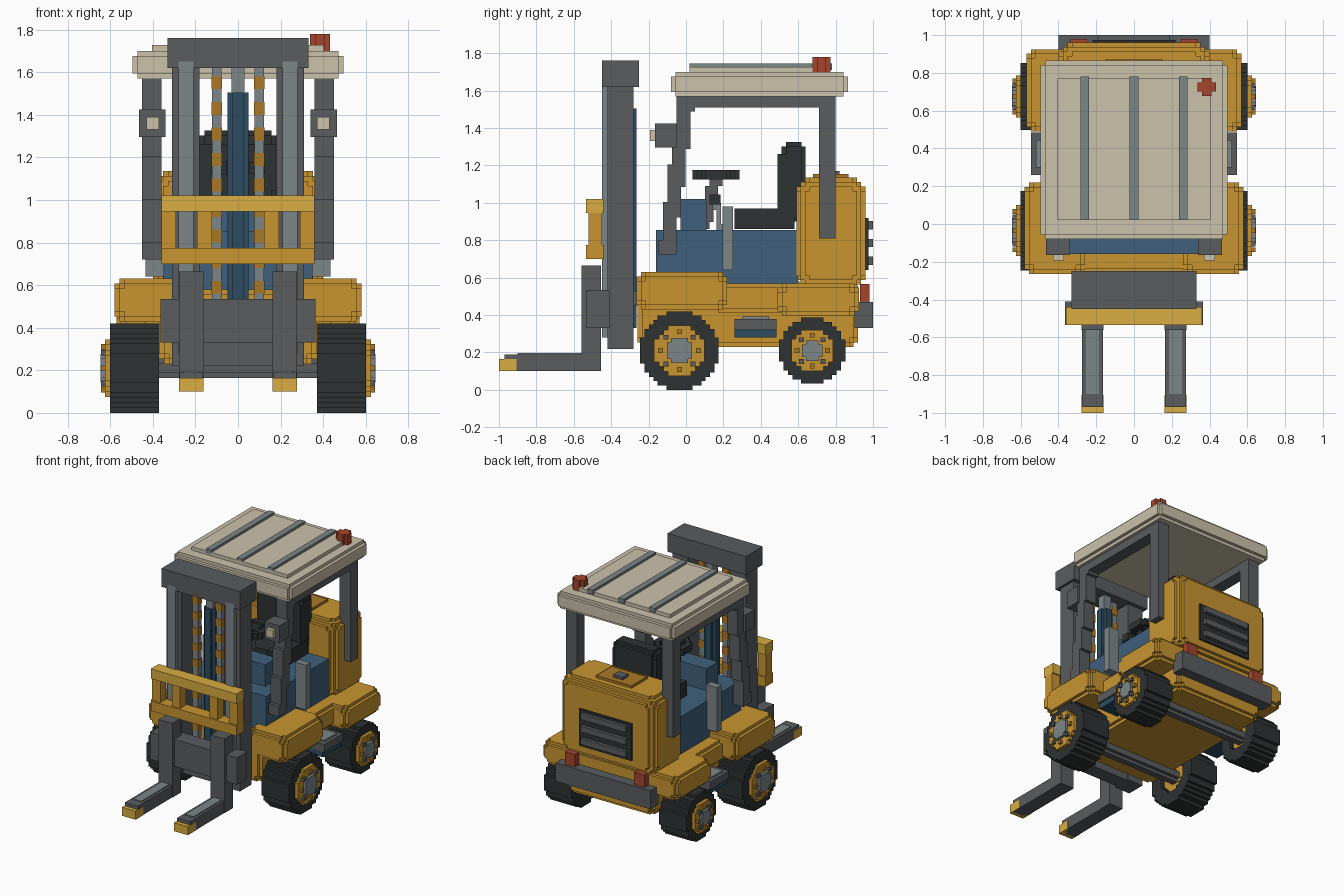
import bpy, bmesh, math

if "Cube" in bpy.data.objects:
    bpy.data.objects.remove(bpy.data.objects["Cube"])

S = 0.0235  # voxel step


def material(name, rgb):
    m = bpy.data.materials.new(name)
    m.diffuse_color = (*rgb, 1)
    m.use_nodes = True
    m.node_tree.nodes["Principled BSDF"].inputs["Base Color"].default_value = m.diffuse_color
    return m


ORANGE = material("orange", (0.58, 0.30, 0.03))
YELLOW = material("yellow", (0.69, 0.42, 0.055))
AMBER = material("amber", (0.40, 0.19, 0.02))
BLUE = material("blue", (0.05, 0.12, 0.20))
NAVY = material("navy", (0.025, 0.07, 0.12))
BLACK = material("black", (0.027, 0.032, 0.032))
DARK = material("dark_grey", (0.10, 0.107, 0.114))
LIGHT = material("light_grey", (0.20, 0.24, 0.25))
CREAM = material("cream", (0.60, 0.54, 0.41))
RED = material("red", (0.38, 0.06, 0.027))


def voxels(name, grid, inside, mat, mirror=False):
    """Skin every grid cell whose centre passes the test."""
    size = [len(g) - 1 for g in grid]
    mid = [[(a + b) / 2 for a, b in zip(g, g[1:])] for g in grid]
    full = {(i, j, k) for i in range(size[0]) for j in range(size[1]) for k in range(size[2])
            if inside(mid[0][i], mid[1][j], mid[2][k])}
    bm, verts = bmesh.new(), {}

    def vert(key):
        if key not in verts:
            verts[key] = bm.verts.new([grid[a][key[a]] for a in range(3)])
        return verts[key]

    for cell in full:
        for axis in range(3):
            for side in (0, 1):
                n = list(cell)
                n[axis] += 2 * side - 1
                if tuple(n) in full:
                    continue
                ring = []
                for u, v in ((0, 0), (1, 0), (1, 1), (0, 1)):
                    c = list(cell)
                    c[axis] += side
                    c[(axis + 1) % 3] += u
                    c[(axis + 2) % 3] += v
                    ring.append(vert(tuple(c)))
                bm.faces.new(ring if side else ring[::-1])
    mesh = bpy.data.meshes.new(name)
    bm.to_mesh(mesh)
    bm.free()
    mesh.materials.append(mat)
    ob = bpy.data.objects.new(name, mesh)
    bpy.context.collection.objects.link(ob)
    if mirror:
        ob.modifiers.new("mirror", 'MIRROR').use_axis[0] = True
    return ob


def box(name, x, y, z, mat, n=0, mirror=False):
    """Box from (lo, hi) pairs, its edges rounded in n voxel steps."""
    lim, r = (x, y, z), n * S
    grid = [[a + i * S for i in range(n + 1)] + [b - i * S for i in range(n, -1, -1)] for a, b in lim]

    def inside(*c):
        return sum(max(0, r - min(p - a, b - p)) ** 2 for p, (a, b) in zip(c, lim)) <= r * r + 1e-9
    return voxels(name, grid, inside, mat, mirror)


def span(a, b, step=S):
    k = max(1, round((b - a) / step))
    return [a + (b - a) * i / k for i in range(k + 1)]


def disc(name, axis, centre, r, along, mat, inner=0, mirror=False, step=S):
    """Stepped disc or ring along an axis; centre gives the other two coordinates."""
    others = [a for a in range(3) if a != axis]
    grid = [None] * 3
    grid[axis] = list(along)
    for a, c in zip(others, centre):
        grid[a] = span(c - r, c + r, step)

    def inside(*p):
        d = math.hypot(p[others[0]] - centre[0], p[others[1]] - centre[1])
        return inner <= d <= r
    return voxels(name, grid, inside, mat, mirror)


def slant(name, x, y0, y1, z0, z1, half, mat, mirror=False):
    """Stepped bar leaning in y between two heights."""
    grid = [list(x), span(min(y0, y1) - half, max(y0, y1) + half), span(z0, z1, 0.04)]
    return voxels(name, grid, lambda px, py, pz:
                  abs(py - y0 - (y1 - y0) * (pz - z0) / (z1 - z0)) <= half, mat, mirror)


# wheels and axles
for end, cy, r, hub in (("front", -0.035, 0.21, 0.135), ("rear", 0.675, 0.177, 0.11)):
    disc(end + "_tyre", 0, (cy, 0.21), r, (0.37, 0.60), BLACK, inner=hub - 0.02, mirror=True)
    disc(end + "_rim", 0, (cy, 0.21), hub, (0.40, 0.625), ORANGE, mirror=True)
    disc(end + "_hub_cap", 0, (cy, 0.21), hub * 0.5, (0.62, 0.645), LIGHT, mirror=True)
    for i in range(8):
        a = math.tau * i / 8
        by, bz = cy + hub * 0.75 * math.cos(a), 0.21 + hub * 0.75 * math.sin(a)
        box(f"{end}_wheel_bolt_{i}", (0.62, 0.643), (by - 0.013, by + 0.013), (bz - 0.013, bz + 0.013),
            DARK if i % 2 else AMBER, mirror=True)
    disc(end + "_axle", 0, (cy, 0.21), 0.047, (-0.42, 0.42), DARK)

# chassis and fenders
box("chassis", (-0.37, 0.37), (-0.26, 0.92), (0.23, 0.58), ORANGE, 3)
box("middle_panel", (-0.46, 0.46), (0.15, 0.56), (0.41, 0.57), ORANGE, 2)
box("front_fender", (0.26, 0.58), (-0.265, 0.22), (0.43, 0.63), ORANGE, 3, True)
box("rear_fender", (-0.57, 0.57), (0.49, 0.925), (0.395, 0.57), ORANGE, 3)
box("side_step", (0.34, 0.545), (0.26, 0.485), (0.32, 0.38), DARK, mirror=True)
box("step_base", (0.34, 0.53), (0.26, 0.485), (0.28, 0.32), NAVY, mirror=True)
box("step_tread", (0.40, 0.52), (0.30, 0.445), (0.38, 0.392), LIGHT, mirror=True)

# engine cover, grille and bumper
box("engine_cover", (-0.40, 0.40), (0.59, 0.96), (0.54, 1.135), ORANGE, 4)
box("cover_hatch", (-0.15, 0.15), (0.68, 0.87), (1.13, 1.15), AMBER, 1)
box("hatch_knob", (-0.04, 0.04), (0.75, 0.82), (1.15, 1.17), DARK)
box("grille", (-0.22, 0.22), (0.94, 0.975), (0.64, 0.92), BLACK)
for i, z in enumerate((0.69, 0.785, 0.88)):
    box(f"grille_slat_{i}", (-0.19, 0.19), (0.97, 1.0), (z - 0.022, z + 0.022), DARK)
box("bumper", (-0.40, 0.40), (0.90, 1.0), (0.33, 0.47), DARK, 1)
box("tail_light", (0.25, 0.335), (0.93, 0.98), (0.465, 0.565), RED, mirror=True)

# cab floor, dashboard and controls
box("cab_floor", (-0.35, 0.35), (-0.16, 0.60), (0.56, 0.855), BLUE, 1)
box("dashboard", (-0.25, 0.25), (-0.03, 0.11), (0.85, 1.02), BLUE, 1)
slant("steering_column", (-0.03, 0.03), 0.09, 0.16, 0.86, 1.13, 0.035, DARK)
disc("steering_wheel", 2, (0, 0.16), 0.125, (1.125, 1.175), BLACK, inner=0.085)
box("wheel_spoke", (-0.10, 0.10), (0.14, 0.18), (1.135, 1.165), BLACK)
box("wheel_boss", (-0.035, 0.035), (0.07, 0.25), (1.135, 1.16), BLACK)
slant("lever", (0.17, 0.195), 0.19, 0.16, 0.85, 1.0, 0.018, LIGHT)
box("lever_knob", (0.155, 0.21), (0.125, 0.185), (0.99, 1.045), BLACK)
box("seat_cushion", (-0.19, 0.19), (0.26, 0.58), (0.86, 0.97), BLACK, 1)
box("seat_back", (-0.185, 0.185), (0.49, 0.62), (0.92, 1.26), BLACK, 1)
box("seat_back_shell", (-0.18, 0.18), (0.51, 0.64), (0.90, 1.325), BLACK, 2)
box("grab_pole", (0.345, 0.435), (0.195, 0.25), (0.64, 0.98), LIGHT, mirror=True)

# overhead guard
slant("front_pillar", (0.36, 0.45), -0.105, 0.005, 0.72, 1.57, 0.042, DARK, True)
box("rear_pillar", (0.36, 0.45), (0.71, 0.80), (0.81, 1.58), DARK, mirror=True)
box("roof_rail", (0.36, 0.45), (-0.03, 0.80), (1.51, 1.58), DARK, mirror=True)
box("roof", (-0.495, 0.495), (-0.08, 0.865), (1.57, 1.70), CREAM, 2)
box("roof_panel", (-0.405, 0.405), (0.02, 0.77), (1.69, 1.727), CREAM)
for i, x in enumerate((-0.26, 0, 0.26)):
    box(f"roof_rib_{i}", (x - 0.023, x + 0.023), (0.02, 0.78), (1.71, 1.745), LIGHT)
disc("beacon", 2, (0.385, 0.725), 0.048, (1.69, 1.78), RED)
box("headlight", (0.34, 0.465), (-0.165, -0.05), (1.295, 1.425), DARK, mirror=True)
box("headlight_lens", (0.37, 0.43), (-0.192, -0.16), (1.33, 1.39), CREAM, mirror=True)

# mast
box("mast_rail", (0.18, 0.31), (-0.42, -0.28), (0.22, 1.70), DARK, mirror=True)
box("inner_rail", (0.21, 0.28), (-0.45, -0.41), (0.28, 1.65), LIGHT, mirror=True)
box("mast_top", (-0.33, 0.33), (-0.45, -0.25), (1.62, 1.76), DARK, 1)
box("mast_bottom", (-0.31, 0.31), (-0.40, -0.29), (0.22, 0.33), DARK)
disc("lift_cylinder", 2, (0, -0.315), 0.05, (0.33, 1.505), NAVY)
disc("lift_rod", 2, (0, -0.315), 0.03, (1.50, 1.64), LIGHT)
for i in range(19):
    z, w = 0.50 + i * 0.06, 0.025 if i % 2 else 0.022
    box(f"chain_link_{i}", (0.10 - w, 0.10 + w), (-0.35 - w, -0.35 + w), (z, z + 0.06),
        AMBER if i % 2 else LIGHT, mirror=True)
box("mast_bracket", (0.20, 0.29), (-0.30, -0.24), (0.45, 0.53), DARK, mirror=True)

# carriage, load guard and forks
box("carriage", (-0.365, 0.365), (-0.535, -0.41), (0.33, 0.535), DARK)
for part, z, m in (("lower", (0.70, 0.775), ORANGE), ("upper", (0.945, 1.02), YELLOW)):
    box(f"guard_{part}_bar", (-0.36, 0.36), (-0.535, -0.44), z, m)
for i, x in enumerate((0.325, 0.158)):
    box(f"guard_post_{i}", (x - 0.035, x + 0.035), (-0.52, -0.45), (0.77, 0.95), ORANGE, mirror=True)
box("fork_upright", (0.162, 0.278), (-0.56, -0.455), (0.10, 0.665), DARK, mirror=True)
box("fork_blade", (0.165, 0.275), (-0.97, -0.455), (0.10, 0.19), DARK, mirror=True)
box("fork_wear_strip", (0.185, 0.255), (-0.90, -0.55), (0.185, 0.197), LIGHT, mirror=True)
box("fork_tip", (0.162, 0.278), (-1.0, -0.905), (0.10, 0.165), YELLOW, mirror=True)
